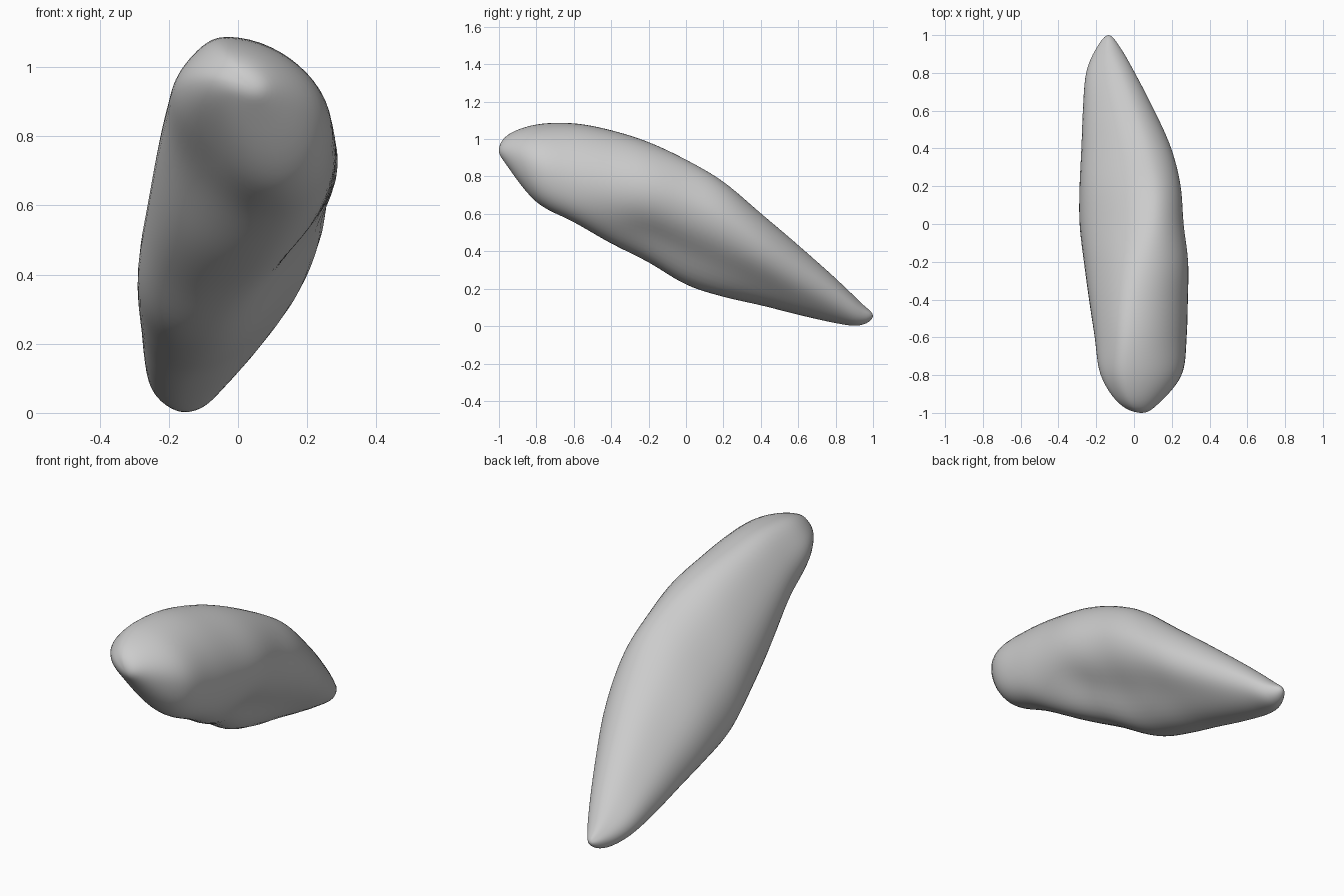
import bpy
import bmesh
from math import sin, cos, pi

default_cube = bpy.data.objects.get("Cube")
if default_cube:
    bpy.data.objects.remove(default_cube, do_unlink=True)

STEPS_PER_SPAN = 6
STEPS_PER_QUARTER = 14

# Cross-sections along the body, each given by its four extreme points and
# how hollow its lower quarters are (negative values bulge):
# y, top (x, z), right side (x, z), bottom (x, z), left side (x, z), hollows
sections = [
    (-1, .04, .94, .04, .94, .04, .94, .04, .94, 0, 0),
    (-.95, -.01, 1.025, .13, .92, .06, .85, -.08, .96, -.02, .1),
    (-.8, -.04, 1.08, .255, .85, .11, .66, -.18, .93, -.04, .16),
    (-.6, -.03, 1.087, .28, .78, .11, .555, -.21, .84, -.04, .06),
    (-.4, -.01, 1.05, .287, .74, .06, .44, -.24, .7, .06, -.04),
    (-.2, .03, .987, .29, .71, -.01, .34, -.267, .55, .17, -.07),
    (0, .08, .893, .265, .65, -.07, .22, -.29, .42, .18, -.06),
    (.2, .09, .775, .25, .56, -.1, .155, -.29, .34, .15, -.04),
    (.4, .05, .605, .2, .43, -.13, .11, -.28, .25, .12, -.03),
    (.6, -.01, .435, .11, .3, -.15, .06, -.272, .17, .08, -.03),
    (.8, -.08, .255, .005, .17, -.16, .015, -.255, .1, .04, -.02),
    (.93, -.13, .13, -.07, .08, -.15, .003, -.2, .06, 0, 0),
    (1, -.135, .055, -.135, .055, -.135, .055, -.135, .055, 0, 0),
]


def mirrored(section):
    """Swap opposite extremes so that the tips close with a round end."""
    y, top, right, bottom, left, hollows = (
        section[0], section[1:3], section[3:5], section[5:7],
        section[7:9], section[9:])
    return (y, *bottom, *left, *top, *right, *hollows)


def spline(a, b, c, d, t):
    """Smooth curve from b to c."""
    return b + t / 2 * (c - a + t * (2 * a - 5 * b + 4 * c - d
                                     + t * (3 * (b - c) + d - a)))


def quarter(tall, wide, hollow):
    """Points from an upright extreme towards a side extreme."""
    points = []
    for i in range(STEPS_PER_QUARTER + 1):
        angle = pi / 2 * i / STEPS_PER_QUARTER
        inset = 1 - hollow * sin(2 * angle) ** 2
        points.append((tall[0] + (wide[0] - tall[0]) * sin(angle) * inset,
                       wide[1] + (tall[1] - wide[1]) * cos(angle) * inset))
    return points


def outline(section):
    """Closed cross-section through the four extremes."""
    top, right, bottom, left = (section[i:i + 2] for i in (1, 3, 5, 7))
    hollow_right, hollow_left = section[9:]
    loop = quarter(top, right, 0.02)[:-1]
    loop += quarter(bottom, right, hollow_right)[:0:-1]
    loop += quarter(bottom, left, hollow_left)[:-1]
    loop += quarter(top, left, 0.08)[:0:-1]
    return [(x, section[0], z) for x, z in loop]


# Blend the sections into closely spaced rings
padded = [mirrored(sections[1])] + sections + [mirrored(sections[-2])]
blended = []
for group in zip(padded, padded[1:], padded[2:], padded[3:]):
    for step in range(STEPS_PER_SPAN):
        t = step / STEPS_PER_SPAN
        blended.append([spline(*values, t) for values in zip(*group)])

# Skin the rings and close both tips
bm = bmesh.new()
rings = [[bm.verts.new(p) for p in outline(s)] for s in blended[1:]]
tips = [bm.verts.new((s[1], s[0], s[2])) for s in (sections[0], sections[-1])]
count = len(rings[0])
for i in range(count):
    j = (i + 1) % count
    for near, far in zip(rings, rings[1:]):
        bm.faces.new((near[i], near[j], far[j], far[i]))
    bm.faces.new((tips[0], rings[0][j], rings[0][i]))
    bm.faces.new((tips[1], rings[-1][i], rings[-1][j]))

# Soften the seams between the quarters
for _ in range(4):
    bmesh.ops.smooth_vert(bm, verts=[v for ring in rings[4:-4] for v in ring],
                          factor=0.5, use_axis_x=True, use_axis_z=True)
bmesh.ops.recalc_face_normals(bm, faces=bm.faces)
mesh = bpy.data.meshes.new("stone_body")
bm.to_mesh(mesh)
bm.free()
for face in mesh.polygons:
    face.use_smooth = True

# Plain grey surface
grey = bpy.data.materials.new("light_grey")
grey.use_nodes = True
colour = (0.6, 0.6, 0.6, 1)
grey.diffuse_color = colour
grey.node_tree.nodes["Principled BSDF"].inputs["Base Color"].default_value = colour
mesh.materials.append(grey)

body = bpy.data.objects.new("stone_body", mesh)
bpy.context.collection.objects.link(body)
